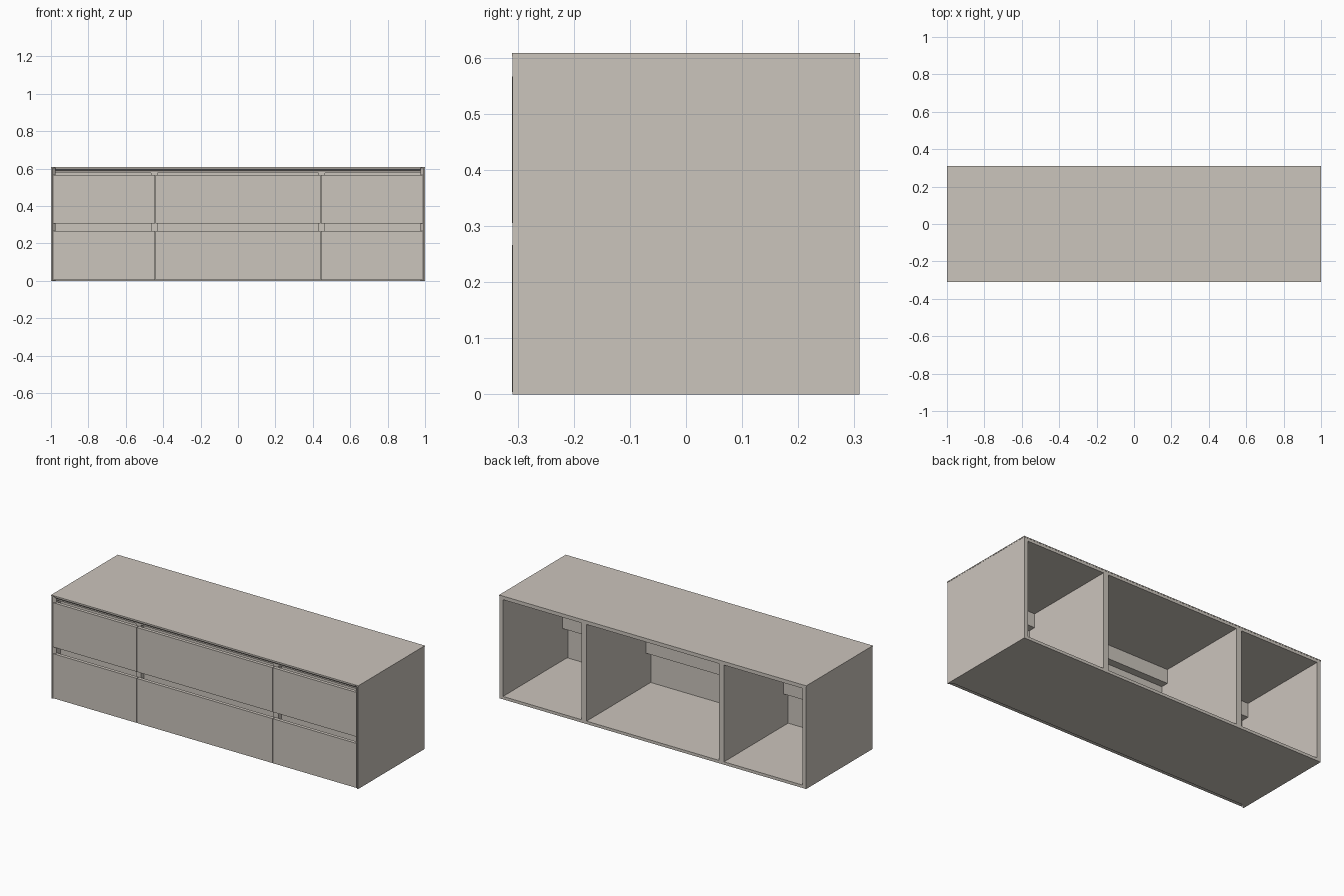
import bpy, bmesh

if "Cube" in bpy.data.objects:
    bpy.data.objects.remove(bpy.data.objects["Cube"])

mat = bpy.data.materials.new("warm grey lacquer")
mat.diffuse_color = (0.60, 0.555, 0.505, 1)
mat.use_nodes = True
mat.node_tree.nodes["Principled BSDF"].inputs["Base Color"].default_value = mat.diffuse_color


def prism(name, pts, axis, a, b):
    """Extrude a 2D outline along an axis ('x': pts are y,z; 'z': pts are x,y)."""
    bm = bmesh.new()
    place = (lambda p: (a, p[0], p[1])) if axis == 'x' else (lambda p: (p[0], p[1], a))
    face = bm.faces.new([bm.verts.new(place(p)) for p in pts])
    res = bmesh.ops.extrude_face_region(bm, geom=[face])
    vs = [v for v in res['geom'] if isinstance(v, bmesh.types.BMVert)]
    vec = (b - a, 0, 0) if axis == 'x' else (0, 0, b - a)
    bmesh.ops.translate(bm, verts=vs, vec=vec)
    bmesh.ops.recalc_face_normals(bm, faces=bm.faces)
    me = bpy.data.meshes.new(name)
    bm.to_mesh(me)
    bm.free()
    me.materials.append(mat)
    ob = bpy.data.objects.new(name, me)
    bpy.context.collection.objects.link(ob)
    return ob


def box(name, x0, x1, y0, y1, z0, z1):
    return prism(name, [(x0, y0), (x1, y0), (x1, y1), (x0, y1)], 'z', z0, z1)


F, B = -0.31, 0.31          # front and back planes
TOP = 0.602                 # carcass height

# thin cover on top
box("top_cover", -1, 1, F, B, TOP, 0.608)

# carcass top and bottom; the top has a mitred front edge
prism("carcass_top", [(F + 0.001, TOP), (F + 0.001, 0.598), (-0.293, 0.586),
                      (B - 0.001, 0.586), (B - 0.001, TOP)], 'x', -0.975, 0.975)
box("carcass_bottom", -0.975, 0.975, -0.287, B - 0.001, 0, 0.017)

for s, side in ((-1, "left"), (1, "right")):
    # side panel with mitred front edge
    prism(side + "_side_panel",
          [(s * 0.999, F + 0.001), (s * 0.992, F + 0.001), (s * 0.975, -0.293),
           (s * 0.975, B - 0.001), (s * 0.999, B - 0.001)], 'z', 0, TOP)
    # inner divider
    box(side + "_divider", min(s * 0.431, s * 0.464), max(s * 0.431, s * 0.464),
        -0.288, B - 0.001, 0.017, 0.586)

# recessed finger-pull channels behind the drawer gaps
T = 0.012
for name, z0, z1 in (("lower", 0.205, 0.32), ("upper", 0.504, 0.588)):
    prism(name + "_grip_channel",
          [(-0.29, z0), (-0.245, z0), (-0.245, z1), (-0.29, z1), (-0.29, z1 - T),
           (-0.245 - T, z1 - T), (-0.245 - T, z0 + T), (-0.29, z0 + T)],
          'x', -0.975, 0.975)

# drawer fronts, outer ends mitred to follow the side panels
for row, z0, z1 in (("lower", 0.004, 0.266), ("upper", 0.305, 0.566)):
    box(row + "_middle_drawer_front", -0.441, 0.441, F, -0.29, z0, z1)
    for s, side in ((-1, "left"), (1, "right")):
        prism(f"{row}_{side}_drawer_front",
              [(s * 0.445, F), (s * 0.988, F), (s * 0.970, -0.29), (s * 0.445, -0.29)],
              'z', z0, z1)
